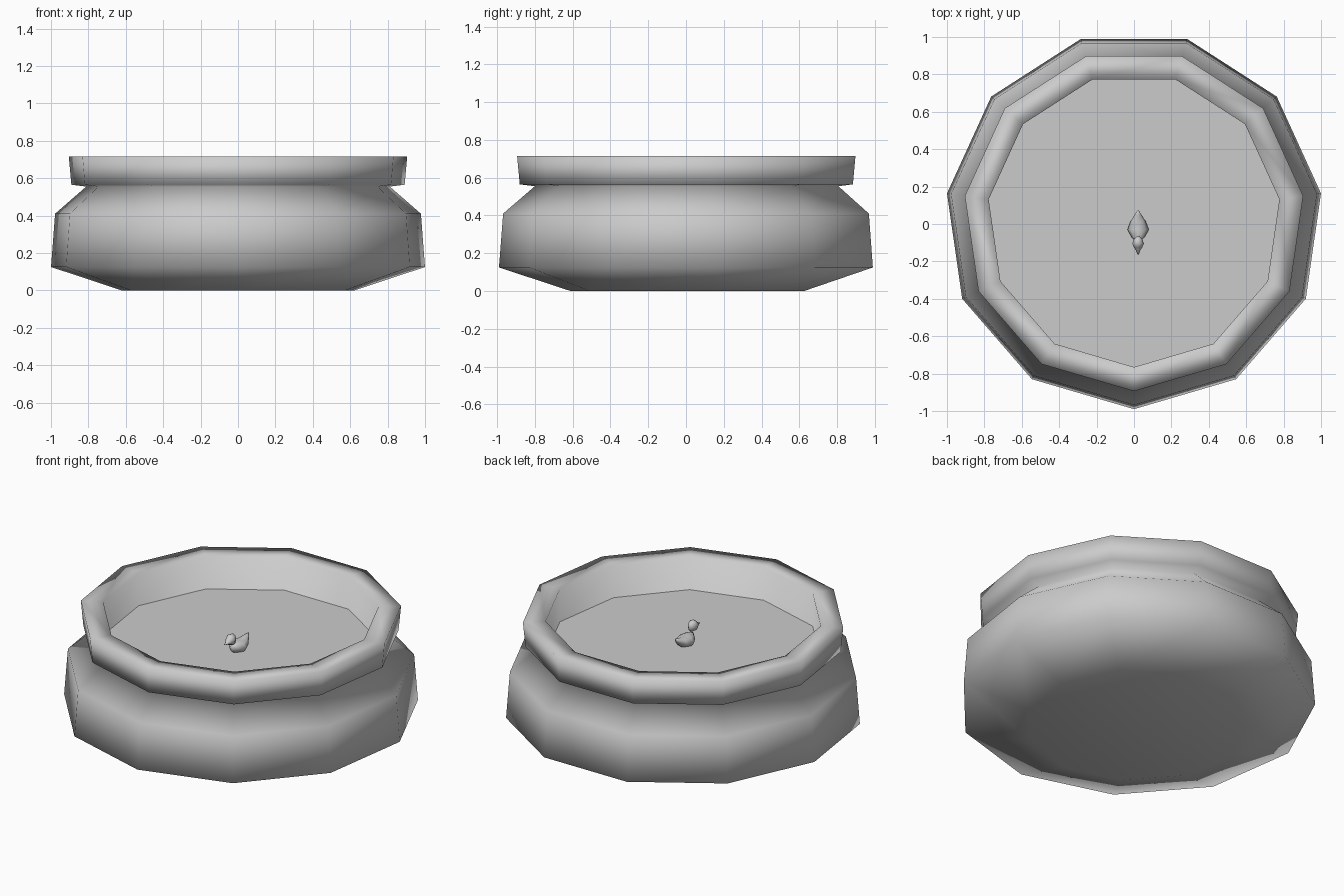
import bpy, bmesh
from math import sin, cos, pi

if "Cube" in bpy.data.objects:
    bpy.data.objects.remove(bpy.data.objects["Cube"])

CY = 0.02      # offset that centres the odd-sided outline
N = 11


def finish(name, bm, smooth=True):
    bmesh.ops.recalc_face_normals(bm, faces=bm.faces)
    me = bpy.data.meshes.new(name)
    bm.to_mesh(me)
    bm.free()
    for p in me.polygons:
        p.use_smooth = smooth
    ob = bpy.data.objects.new(name, me)
    bpy.context.collection.objects.link(ob)
    return ob


def loft(name, rings):
    """Skin a list of equal-length point rings and cap both ends."""
    bm = bmesh.new()
    rows = [[bm.verts.new(p) for p in r] for r in rings]
    n = len(rows[0])
    for a, b in zip(rows, rows[1:]):
        for i in range(n):
            j = (i + 1) % n
            bm.faces.new((a[i], a[j], b[j], b[i]))
    bm.faces.new(rows[0])
    bm.faces.new(rows[-1])
    return finish(name, bm)


def flat_ring(r, z):
    return [(r * cos(-pi / 2 + 2 * pi * i / N),
             CY + r * sin(-pi / 2 + 2 * pi * i / N), z) for i in range(N)]


# Tub shell: outer wall, neck, rim, inner wall
profile = [(0.63, 0), (1.01, 0.125), (0.988, 0.41), (0.82, 0.555),
           (0.90, 0.565), (0.914, 0.715), (0.785, 0.715), (0.785, 0.50)]
loft("tub", [flat_ring(r, z) for r, z in profile])

# Water surface
bm = bmesh.new()
bm.faces.new([bm.verts.new(p) for p in flat_ring(0.785, 0.51)])
finish("water", bm, False)

# Floating toy bird: rings of (y, z above water, half width, half height)
WZ, DX = 0.51, 0.022


def bird_part(name, sections, sides=8):
    loft(name, [[(DX + w * cos(2 * pi * i / sides), y,
                  WZ + z + h * sin(2 * pi * i / sides)) for i in range(sides)]
                for y, z, w, h in sections])


bird_part("bird_body", [(0.073, 0.068, 0.003, 0.003), (0.05, 0.05, 0.018, 0.018),
                        (0.015, 0.03, 0.04, 0.03), (-0.03, 0.025, 0.057, 0.033),
                        (-0.07, 0.03, 0.035, 0.033), (-0.095, 0.035, 0.012, 0.018)])
bird_part("bird_head", [(-0.065, 0.09, 0.006, 0.012), (-0.08, 0.09, 0.022, 0.032),
                        (-0.105, 0.092, 0.031, 0.034), (-0.125, 0.09, 0.022, 0.022),
                        (-0.14, 0.085, 0.012, 0.009), (-0.163, 0.083, 0.004, 0.003)])
